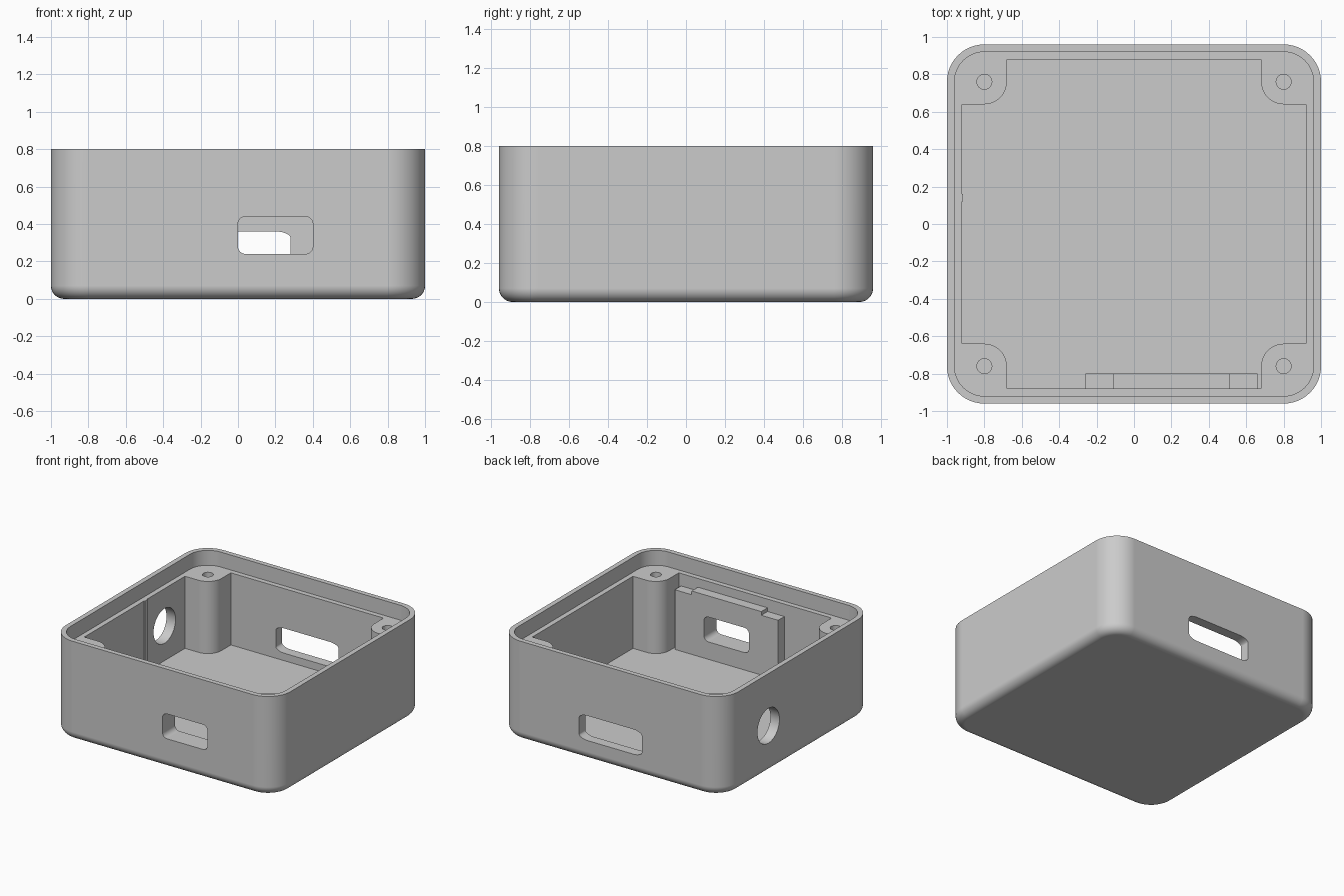
import bpy
import bmesh
from math import sin, cos, pi, radians

if "Cube" in bpy.data.objects:
    bpy.data.objects.remove(bpy.data.objects["Cube"], do_unlink=True)

grey = bpy.data.materials.new("light_grey_plastic")
grey.use_nodes = True
grey.diffuse_color = (0.6, 0.6, 0.6, 1)
grey.node_tree.nodes["Principled BSDF"].inputs["Base Color"].default_value = (0.6, 0.6, 0.6, 1)

HX, HY, HEIGHT = 1.0, 0.96, 0.8     # half width, half depth, height
CORNER, WALL, LIP = 0.2, 0.08, 0.04
FLOOR, FILLET = 0.1, 0.07
LEDGE = 0.68                        # height of ledge and screw posts
POST_X, POST_Y, POST_R = 0.8, 0.76, 0.12


def rounded(hx, hy, rx, ry=None, cx=0, cy=0, steps=12):
    """Rectangle outline with rounded (or elliptical) corners."""
    ry = ry or rx
    pts = []
    for k, (sx, sy) in enumerate([(1, 1), (-1, 1), (-1, -1), (1, -1)]):
        for i in range(steps + 1):
            a = (k + i / steps) * pi / 2
            pts.append((cx + sx * (hx - rx) + rx * cos(a),
                        cy + sy * (hy - ry) + ry * sin(a)))
    return pts


def circle(cx, cy, r, n=40):
    return [(cx + r * cos(2 * pi * i / n), cy + r * sin(2 * pi * i / n)) for i in range(n)]


def loft(name, rings):
    """Solid skinned through rings of equal point count."""
    bm = bmesh.new()
    loops = [[bm.verts.new(p) for p in ring] for ring in rings]
    n = len(loops[0])
    for a, b in zip(loops, loops[1:]):
        for i in range(n):
            j = (i + 1) % n
            bm.faces.new((a[i], a[j], b[j], b[i]))
    bm.faces.new(loops[0])
    bm.faces.new(loops[-1])
    bmesh.ops.recalc_face_normals(bm, faces=bm.faces)
    mesh = bpy.data.meshes.new(name)
    bm.to_mesh(mesh)
    bm.free()
    mesh.materials.append(grey)
    ob = bpy.data.objects.new(name, mesh)
    bpy.context.collection.objects.link(ob)
    return ob


def prism(name, outline, lo, hi, axis="z"):
    place = {"x": lambda u, v, w: (w, u, v),
             "y": lambda u, v, w: (u, w, v),
             "z": lambda u, v, w: (u, v, w)}[axis]
    return loft(name, [[place(u, v, w) for u, v in outline] for w in (lo, hi)])


def activate(ob):
    bpy.ops.object.select_all(action="DESELECT")
    ob.select_set(True)
    bpy.context.view_layer.objects.active = ob


def cut(ob, cutter):
    mod = ob.modifiers.new("cut", "BOOLEAN")
    mod.operation, mod.solver, mod.object = "DIFFERENCE", "EXACT", cutter
    activate(ob)
    bpy.ops.object.modifier_apply(modifier=mod.name)


def cavity_outline():
    """Inner floor plan, leaving a rounded post in each corner."""
    ix, iy = HX - WALL, HY - WALL
    quarter = [(POST_X - POST_R, iy)]
    for i in range(13):
        a = pi + i / 12 * pi / 2
        quarter.append((POST_X + POST_R * cos(a), POST_Y + POST_R * sin(a)))
    quarter.append((ix, POST_Y - POST_R))
    pts = []
    for sx, sy in [(1, 1), (1, -1), (-1, -1), (-1, 1)]:
        part = [(sx * x, sy * y) for x, y in quarter]
        pts += part if sx * sy > 0 else part[::-1]
    return pts


# Outer shell: rounded bottom edge, straight walls
rings = []
for i in range(11):
    a = i / 10 * pi / 2
    inset, z = FILLET * (1 - sin(a)), FILLET * (1 - cos(a))
    rings.append([(x, y, z) for x, y in rounded(HX - inset, HY - inset, CORNER - inset)])
rings.append([(x, y, HEIGHT) for x, y in rounded(HX, HY, CORNER)])
body = loft("case_body", rings)

# Plate standing inside the front wall, with a raised middle
plate = prism("inner_front_plate",
              [(-0.26, FLOOR), (0.66, FLOOR), (0.66, 0.58), (0.51, 0.58),
               (0.51, 0.61), (-0.11, 0.61), (-0.11, 0.58), (-0.26, 0.58)],
              -HY + WALL, -0.8, "y")

# Thin upright rib on the inside of the side wall, beside the round port
rib = prism("side_wall_rib",
            [(0.12, FLOOR), (0.16, FLOOR), (0.16, LEDGE), (0.12, LEDGE)],
            -HX + WALL, -HX + WALL + 0.006, "x")

# Cutters: lid recess, cavity, ports and screw holes
front_port = prism("front_port", rounded(0.2, 0.1, 0.04, cx=0.2, cy=0.34), -1.2, -0.7, "y")
cutters = [
    prism("lid_recess", rounded(HX - LIP, HY - LIP, CORNER - LIP), LEDGE, 1),
    prism("cavity", cavity_outline(), FLOOR, 0.9),
    front_port,
    prism("back_port", rounded(0.28, 0.1, 0.08, 0.035, cy=0.26), 0.7, 1.2, "y"),
    prism("side_port", circle(0.38, 0.38, 0.14), -1.2, -0.8, "x"),
]
for sx in (-1, 1):
    for sy in (-1, 1):
        cutters.append(prism("screw_hole", circle(sx * POST_X, sy * POST_Y, 0.04, 24), 0.3, 0.9))

cut(plate, front_port)
for c in cutters:
    cut(body, c)
for c in cutters:
    bpy.data.objects.remove(c, do_unlink=True)

# Smooth rounded surfaces, crisp edges
for ob in (body, plate, rib):
    activate(ob)
    bpy.ops.object.shade_smooth_by_angle(angle=radians(30))
    mod = ob.modifiers.new("even_normals", "WEIGHTED_NORMAL")
    mod.keep_sharp = True
